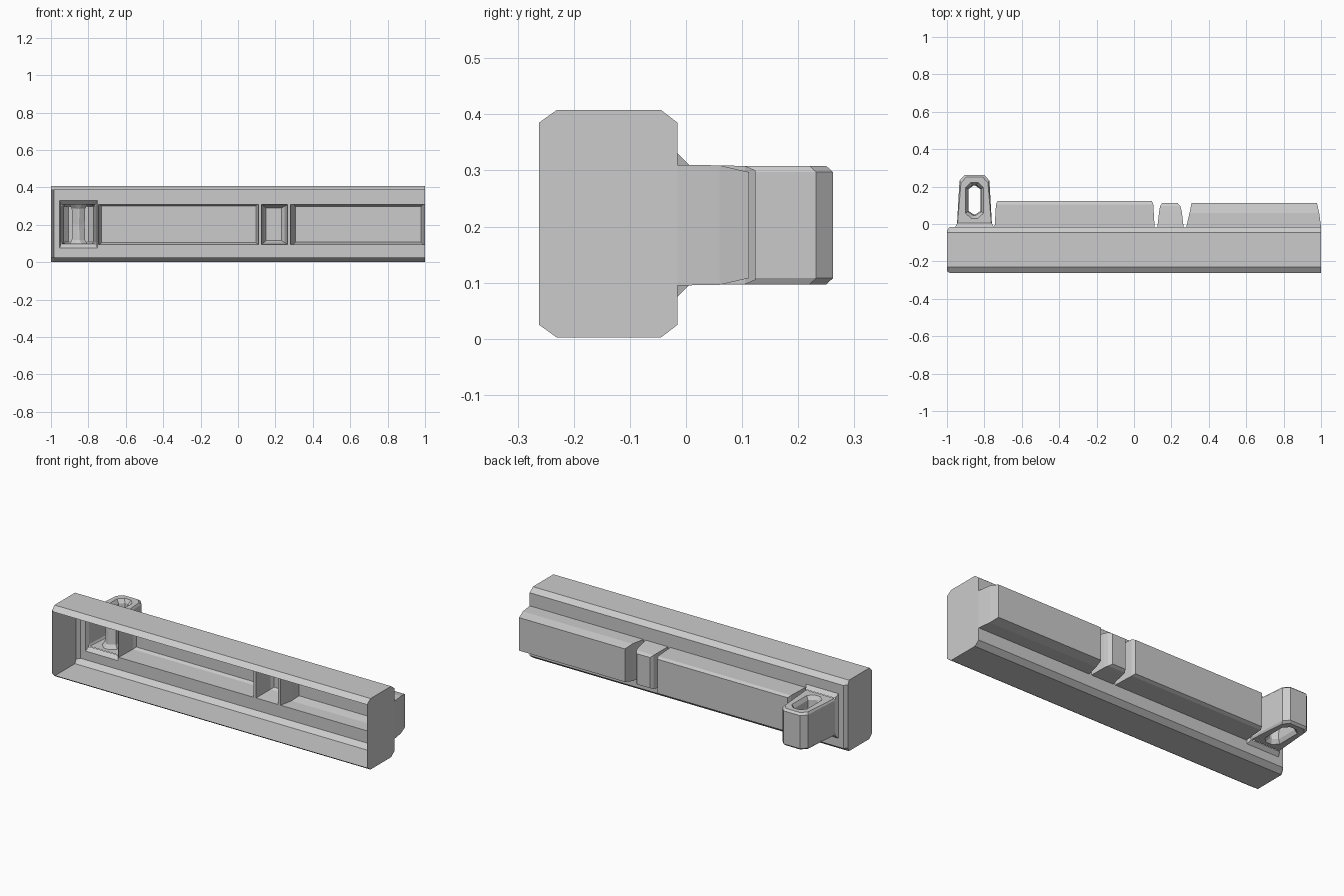
import bpy, bmesh

if "Cube" in bpy.data.objects:
    bpy.data.objects.remove(bpy.data.objects["Cube"])

BACK = -0.015          # y of the back plate
Z_LOW, Z_HIGH = 0.095, 0.31


def finish(name, bm):
    bmesh.ops.remove_doubles(bm, verts=bm.verts, dist=0.0005)
    bmesh.ops.recalc_face_normals(bm, faces=bm.faces)
    mesh = bpy.data.meshes.new(name)
    bm.to_mesh(mesh)
    bm.free()
    obj = bpy.data.objects.new(name, mesh)
    bpy.context.collection.objects.link(obj)
    return obj


def loft(bm, rings, closed=True, skip=lambda r, s: False):
    loops = [[bm.verts.new(p) for p in ring] for ring in rings]
    n = len(loops[0])
    for r in range(len(loops) - 1):
        a, b = loops[r], loops[r + 1]
        for s in range(n if closed else n - 1):
            if not skip(r, s):
                t = (s + 1) % n
                bm.faces.new((a[s], a[t], b[t], b[s]))
    return loops


def rect(x0, x1, z0, z1, y):
    return [(x0, y, z0), (x1, y, z0), (x1, y, z1), (x0, y, z1)]


# Housing: hollow chamfered trough, open at the front
half = [(-0.262, 0.025), (-0.23, 0.002), (-0.045, 0.002), (BACK, 0.025)]
section = half + [(y, 0.41 - z) for y, z in reversed(half)]
end_section = [(max(-0.252, min(y, -0.035)), z) for y, z in section]
bm = bmesh.new()
loops = loft(bm, [[(-1, y, z) for y, z in end_section],
                  [(-0.985, y, z) for y, z in section],
                  [(1, y, z) for y, z in section]],
             closed=False, skip=lambda r, s: r == 1 and s == 3)
bm.faces.new(loops[0])
bm.faces.new(loops[-1])
finish("housing_shell", bm)

# Back plate with openings into the raised hollow parts
openings = [(-0.955, -0.75, 0.075, 0.33), (-0.745, 0.11, Z_LOW, Z_HIGH),
            (0.125, 0.265, Z_LOW, Z_HIGH), (0.28, 1.0, Z_LOW, Z_HIGH)]
xs = sorted({-0.985, 1.0} | {x for o in openings for x in o[:2]})
zs = [0.025, 0.075, Z_LOW, Z_HIGH, 0.33, 0.385]
bm = bmesh.new()
for x0, x1 in zip(xs, xs[1:]):
    for z0, z1 in zip(zs, zs[1:]):
        cx, cz = (x0 + x1) / 2, (z0 + z1) / 2
        if not any(a < cx < b and c < cz < d for a, b, c, d in openings):
            bm.faces.new([bm.verts.new(p) for p in rect(x0, x1, z0, z1, BACK)])
finish("back_plate", bm)


# Raised hollow blocks on the back
def block(name, rings):
    bm = bmesh.new()
    bm.faces.new(loft(bm, [rect(*r) for r in rings])[-1])
    finish(name, bm)


block("long_block", [(-0.745, 0.11, Z_LOW, Z_HIGH, BACK),
                     (-0.738, 0.103, 0.097, 0.308, 0.105),
                     (-0.73, 0.095, 0.105, 0.30, 0.124)])
block("small_block", [(0.125, 0.265, Z_LOW, Z_HIGH, BACK),
                      (0.135, 0.255, 0.103, 0.302, 0.07),
                      (0.139, 0.248, 0.106, 0.299, 0.095),
                      (0.15, 0.233, 0.115, 0.29, 0.112)])
block("end_block", [(0.28, 1.0, Z_LOW, Z_HIGH, BACK),
                    (0.297, 0.99, 0.096, 0.309, 0.06),
                    (0.308, 0.978, 0.108, 0.297, 0.112)])

# Hollow lug with a waisted hole running through it vertically
CX = -0.853


def outline(w_low, w_high, y0, y1, cut_low, cut_high):
    right = [(w_low - 0.03, y0), (w_low, y0 + cut_low),
             (w_high, y1 - cut_high), (w_high - 0.027, y1)]
    pts = right + [(-x, y) for x, y in reversed(right)]
    return [(CX + x, y) for x, y in pts]


def at(pts, z):
    return [(x, y, z) for x, y in pts]


waist = outline(0.033, 0.033, 0.05, 0.205, 0.02, 0.02)
throat = outline(0.036, 0.036, 0.045, 0.21, 0.02, 0.02)
mouth = outline(0.048, 0.048, 0.03, 0.222, 0.028, 0.028)
face = outline(0.09, 0.072, 0.005, 0.25, 0, 0.03)
outer = outline(0.093, 0.08, 0.005, 0.262, 0, 0.03)
lower = [at(waist, 0.2025), at(throat, 0.118), at(mouth, Z_LOW + 0.002),
         at(face, Z_LOW + 0.002), at(outer, 0.108)]
upper = [[(x, y, 0.405 - z) for x, y, z in ring] for ring in reversed(lower)]
bm = bmesh.new()
# the base segments stay open towards the housing
loft(bm, lower + upper, skip=lambda r, s: r in (3, 4, 5) and s in (0, 6, 7))
finish("lug", bm)

# Flared collar joining lug and plate
bm = bmesh.new()
loft(bm, [rect(-0.955, -0.75, 0.075, 0.33, BACK),
          rect(CX - 0.093, CX + 0.093, Z_LOW, Z_HIGH, 0.005)])
finish("lug_collar", bm)
